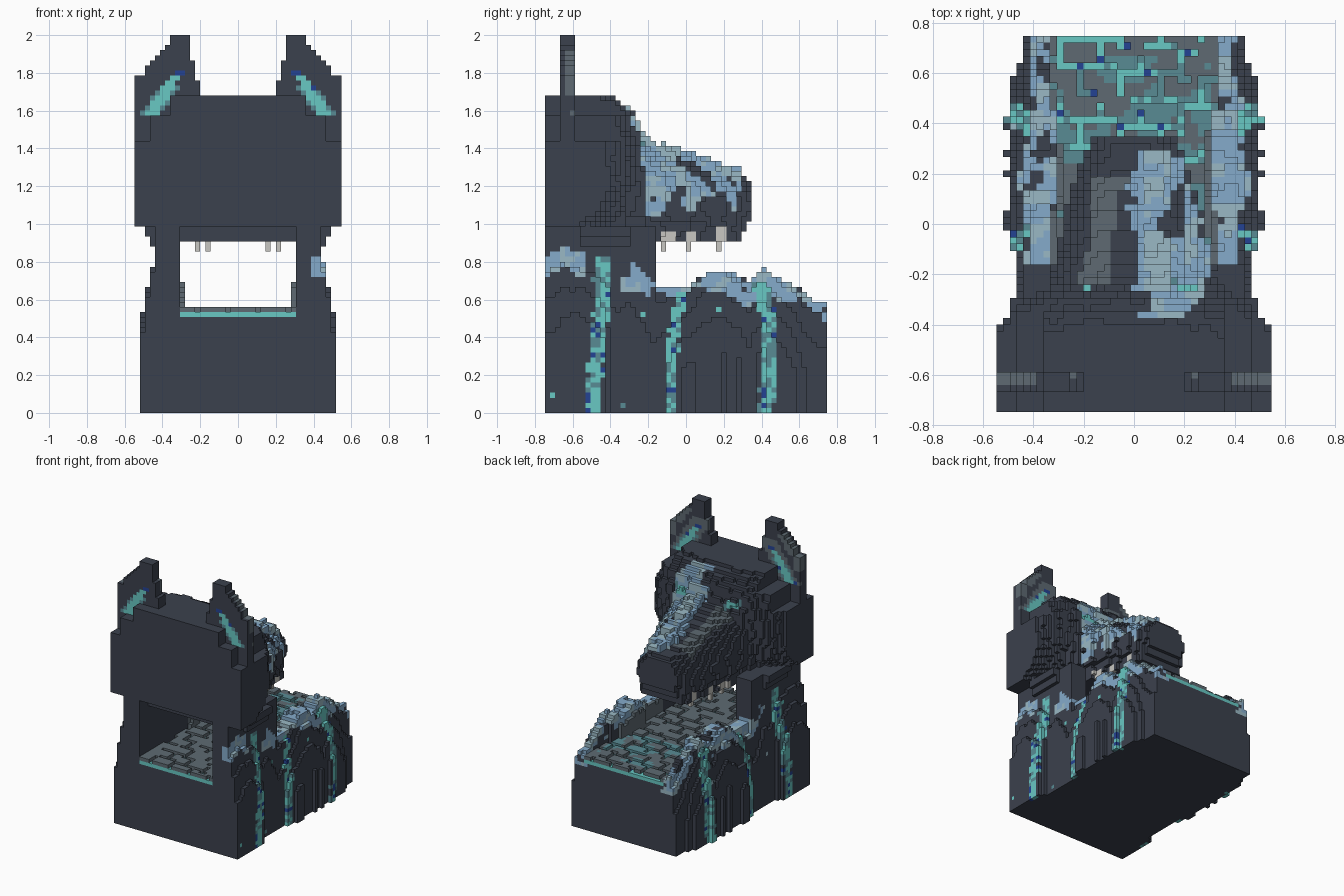
import bpy, math, random
from mathutils import Vector, noise

if "Cube" in bpy.data.objects:
    bpy.data.objects.remove(bpy.data.objects["Cube"], do_unlink=True)

random.seed(4)
V = 2 / 75                      # cube size
NX, NY, NZ = 41, 56, 75
cells = {}                      # (i, j, k) -> (part, colour)

COLOURS = {
    "dark_slate": (59, 65, 77), "stone_grey": (94, 106, 114),
    "frost_blue": (133, 171, 203), "pale_frost": (154, 185, 197),
    "bright_teal": (104, 200, 196), "muted_teal": (88, 139, 148),
    "navy": (36, 66, 148), "bone": (200, 199, 194)}


def lin(c):
    c /= 255
    return ((c + 0.055) / 1.055) ** 2.4


MATS = {}
for name, rgb in COLOURS.items():
    m = bpy.data.materials.new(name)
    col = tuple(lin(c) for c in rgb) + (1,)
    m.diffuse_color = col
    m.use_nodes = True
    bsdf = m.node_tree.nodes["Principled BSDF"]
    bsdf.inputs["Base Color"].default_value = col
    bsdf.inputs["Roughness"].default_value = 0.9
    MATS[name] = m


def pos(i, j, k):
    return (i - 20) * V, (j - 27.5) * V, (k + 0.5) * V


def cell(x, y, z):
    return round(x / V) + 20, round(y / V + 27.5), round(z / V - 0.5)


def interp(t, table):
    """Linear lookup; each row is (t, value, ...)."""
    if t <= table[0][0]:
        return table[0][1:]
    for a, b in zip(table, table[1:]):
        if t <= b[0]:
            f = (t - a[0]) / (b[0] - a[0])
            return tuple(p + f * (q - p) for p, q in zip(a[1:], b[1:]))
    return table[-1][1:]


def rough(x, y, z, s):
    return noise.noise(Vector((x * s + 3.1, y * s + 7.7, z * s + 1.3)))


def frost_colour(x, y, z):
    return "pale_frost" if rough(x, y, z, 14) > 0.1 else "frost_blue"


def vein_colour():
    r = random.random()
    return "navy" if r < 0.08 else "bright_teal" if r < 0.62 else "muted_teal"


# wall profile along y: height, crest half width, foot half width
WALL = [(-.75, .80, .43, .53), (-.65, .84, .43, .53), (-.45, .82, .42, .53), (-.38, .8, .42, .48),
        (-.3, .78, .42, .48), (-.18, .67, .405, .48), (0, .66, .405, .515), (.12, .74, .43, .515),
        (.2, .74, .43, .52), (.33, .69, .41, .50), (.41, .75, .4, .53), (.5, .7, .39, .505),
        (.62, .64, .385, .465), (.7, .58, .385, .465), (.75, .55, .385, .465)]
# y, half width, top, bottom
SNOUT = [(-.65, .42, 1.62, .9), (-.4, .41, 1.58, .9), (-.3, .36, 1.49, .9), (-.2, .32, 1.41, .9),
         (0, .27, 1.34, .9), (.2, .22, 1.27, .9), (.27, .2, 1.25, .9), (.31, .18, 1.24, .97),
         (.36, .14, 1.22, 1.04)]


def in_wall(x, y, z):
    a = abs(x)
    if y < -0.15 and 0.31 < a < 0.435 and z < 0.99:
        return True
    top, crest, foot = interp(y, WALL)
    depth = top + 0.03 * rough(x, y, 0, 16) - z
    if depth < 0:
        return False
    foot -= 0.016 * abs(math.sin(y * 11))
    outer = crest + (foot - crest) * min(1, depth / 0.42) ** 0.7
    inner = 0.31 + 0.03 * min(1, max(0, (y - 0.4) / 0.2))
    if depth > 0.05 and -0.15 < y < 0.4 and rough(x, y, 0, 12) > -0.05:
        inner -= 0.035
    return a < outer and (a > inner or z < 0.506)


def in_ruff(x, y, z):
    a = abs(x)
    if z < 0.98:            # stepped underside of the cheeks
        return -0.55 < y < -0.3 and ((a < .5 and z > .93) or (.31 < a < .46 and z > .88))
    if z > 1.69 or (a > .47 and z > 1.45) or (a > .36 and z > 1.58):
        return False
    r = (a / .55) ** 4 + (abs(z - 1.33) / .36) ** 4
    return y < -0.24 - 0.2 * r + 0.03 * rough(x, y, z, 14)


def in_snout(x, y, z):
    if not -0.65 < y < 0.36:
        return False
    w, top, bot = interp(y, SNOUT)
    if not bot < z < top:
        return False
    t = (z - bot) / (top - bot)
    limit = w * (1 - max(0, (t - 0.45) / 0.6) ** 2.6) ** 0.5
    if t < 0.25:
        limit *= 0.88
    return abs(x) < limit + 0.02 * rough(x, y, z, 13)


# z, inner edge, outer edge
EAR = [(1.4, .2, .555), (1.68, .2, .555), (1.79, .22, .555), (1.8, .225, .5), (1.86, .24, .46),
       (1.93, .255, .39), (2, .265, .345)]


def in_ear(x, y, z):
    inner, outer = interp(z, EAR)
    return -0.68 < y < -0.595 and z > 1.44 and inner < abs(x) < outer


# solid masses
for i in range(NX):
    for j in range(NY):
        for k in range(NZ):
            p = pos(i, j, k)
            if in_ear(*p):
                cells[i, j, k] = ("ears", "dark_slate")
            elif p[2] > 0.88 and in_snout(*p):
                cells[i, j, k] = ("snout", "dark_slate")
            elif p[2] > 0.88 and in_ruff(*p):
                cells[i, j, k] = ("head", "dark_slate")
            elif p[2] < 1 and in_wall(*p):
                cells[i, j, k] = ("base", "dark_slate")

# paved floor: teal bed with raised stone slabs
for i in range(NX):
    for j in range(NY):
        x, y, z = pos(i, j, 19)
        if (i, j, 20) in cells or abs(x) > (0.32 if y < .45 else .37):
            continue
        edge = j in (0, NY - 1)
        warm = y > 0.25 and abs(x) < .3 and rough(x, y, 0, 5) > -0.25
        bed = "bright_teal" if edge else vein_colour() if warm else "muted_teal"
        if warm and bed == "muted_teal" and random.random() < 0.6:
            bed = "bright_teal"
        cells[i, j, 19] = ("floor_bed", bed)
        row = (j + i // 9) // 4
        gap = (j + i // 9) % 4 == 0 or (i + 3 * row) % 6 == 0
        if not gap or (rough(x, y, 3, 9) > 0.15 and not edge):
            tint = warm and y < .68 and rough(x, y, 5, 8) > -0.1
            cells[i, j, 20] = ("floor_slabs", "muted_teal" if tint else "stone_grey")

# frost along the wall crests, bare stone on the inner ledges
for c, (part, col) in list(cells.items()):
    if part != "base":
        continue
    x, y, z = pos(*c)
    if z < 0.45 or (y < -0.32 and (x < 0 or abs(x) < .4)) or -.53 < y < -.34:
        continue
    depth = interp(y, WALL)[0] - z
    if abs(x) < (0.345 if y < 0.05 else 0.315):
        if z > 0.54 and y > -0.15:
            cells[c] = ("inner_ledge", "stone_grey")
    elif -0.03 < depth < 0.09 + 0.08 * rough(x, y, 0, 8):
        if rough(x, y, z, 10) > -0.25:
            cells[c] = ("wall_frost", frost_colour(x, y, z))

# glowing veins running down both outer walls, and small specks
VEINS = [([(0, -.5), (.3, -.47), (.5, -.45), (.84, -.44)], .84, .042),
         ([(0, -.08), (.4, -.065), (.6, -.03), (.7, 0)], .64, .03),
         ([(0, .42), (.3, .45), (.5, .44), (.7, .38)], .69, .042)]
for k in range(33):
    for j in range(NY):
        _, y, z = pos(0, j, k)
        for side in (1, -1):
            row = [i for i in range(NX) if (i - 20) * side > 0 and (i, j, k) in cells]
            if not row:
                continue
            i = max(row, key=lambda n: n * side)
            for path, top, w in VEINS:
                if z < top and abs(y - interp(z, path)[0] + .015 * rough(0, 0, z, 20)) < w:
                    cells[i, j, k] = ("wall_veins", vein_colour())
            if cells[i, j, k][0] == "base" and z < .6 and random.random() < 0.004:
                cells[i, j, k] = ("wall_specks", random.choice(("bright_teal", "pale_frost", "muted_teal")))

# ear markings on both faces, stone rim towards the muzzle side
for c, (part, col) in list(cells.items()):
    if part != "ears":
        continue
    x, y, z = pos(*c)
    a = abs(x)
    mid = 0.45 - (z - 1.6) * 0.68
    if 1.58 < z < 1.82 and abs(a - mid) < (.05 if z < 1.74 else .025):
        cells[c] = ("ear_markings", "navy" if z > 1.785 or random.random() < .04 else
                    "bright_teal" if abs(a - mid) < .035 else "muted_teal")
    elif y > -0.65 and 1.68 < z < 1.92 and a > interp(z, EAR)[1] - 0.06:
        cells[c] = ("ears", "stone_grey")
    elif y > -0.62 and 1.58 < z < 1.86 and abs(a - mid) < .08:
        cells[c] = ("ears", "stone_grey")

# frost crust (y, left edge, right edge) and a bare stone patch on the muzzle
CRUST = [(-.37, .01, .15), (-.28, 0, .24), (-.15, .01, .29), (-.05, 0, .26), (.05, -.02, .25),
         (.15, -.03, .22), (.22, -.01, .21), (.29, .02, .1)]
for i in range(NX):
    for j in range(NY):
        ks = [k for k in range(33, NZ) if cells.get((i, j, k), ("",))[0] in ("snout", "head")]
        x, y, _ = pos(i, j, 0)
        if not ks or not -0.37 < y < 0.29:
            continue
        top = max(ks)
        n = rough(x, y, 0, 7)
        left, right = interp(y, CRUST)
        if left + .03 * n < x < right + .03 and (n > -0.33 or x > .2):
            for k in ks:
                z = pos(i, j, k)[2]
                if z > 1.2 + 0.18 * rough(x, y, z, 7) - 0.1 * (x > .15):
                    cells[i, j, k] = ("muzzle_frost", frost_colour(x, y, z))
            cap = 1.67 - max(0, y + .35) * 1.2 if y < -0.2 else 1.48
            for k in range(1, 2 + (rough(x, y, 2, 15) > 0.05) + (y < -.26)):
                if x < 0.16 and (top + k + 1) * V < cap:
                    pale = .03 < x < .15 and rough(x, y, 0, 14) > -0.15
                    cells[i, j, top + k] = ("muzzle_frost", "pale_frost" if pale else "frost_blue")
        elif -0.24 < y < 0.2 and abs(x + .13 - .2 * y) < 0.065 + 0.05 * n:
            for k in (top, top - 1):
                cells[i, j, k] = ("snout", "stone_grey")

# slanted eyes sit on the foremost face cells
for side in (1, -1):
    for n in range(5):
        for h in range(2):
            i, _, k = cell(side * (.16 + n * V), 0, 1.44 + h * V + n * .007)
            front = [j for j in range(NY) if (i, j, k) in cells and pos(i, j, k)[1] < 0]
            for j in range(max(front) - 1, max(front) + 1):
                cells[i, j, k] = ("eyes", "muted_teal" if n in (0, 4) else "bright_teal")

# fangs: tips hang below the lip, roots show on the outside of the muzzle
for side in (1, -1):
    for x, y, hi, wide in ((.225, -.13, .95, 3), (.225, .01, .95, 2), (.17, .18, .98, 2)):
        i, j0, k0 = cell(side * x, y, .86)
        for k in range(k0, cell(0, 0, hi)[2] + 1):
            for j in range(j0, j0 + (1 if k < k0 + 2 else wide)):
                lip = [n for n in range(NX) if cells.get((n, j, k), ("",))[0] == "snout" and (n - 20) * side > 0]
                root = max(lip, key=lambda n: n * side) if lip else i
                cells[root, j, k] = ("fangs", "bone")

# outer faces of the cubes, one object per part
SIDES = {
    (1, 0, 0): ((1, 0, 0), (1, 1, 0), (1, 1, 1), (1, 0, 1)),
    (-1, 0, 0): ((0, 0, 0), (0, 0, 1), (0, 1, 1), (0, 1, 0)),
    (0, 1, 0): ((0, 1, 0), (0, 1, 1), (1, 1, 1), (1, 1, 0)),
    (0, -1, 0): ((0, 0, 0), (1, 0, 0), (1, 0, 1), (0, 0, 1)),
    (0, 0, 1): ((0, 0, 1), (1, 0, 1), (1, 1, 1), (0, 1, 1)),
    (0, 0, -1): ((0, 0, 0), (0, 1, 0), (1, 1, 0), (1, 0, 0))}


def build(part):
    verts, faces, cols, names = {}, [], [], []
    for (i, j, k), (p, col) in cells.items():
        if p != part:
            continue
        if col not in names:
            names.append(col)
        for (a, b, c), quad in SIDES.items():
            if (i + a, j + b, k + c) not in cells:
                faces.append([verts.setdefault((i + u, j + v, k + w), len(verts)) for u, v, w in quad])
                cols.append(names.index(col))
    if not faces:
        return
    mesh = bpy.data.meshes.new(part)
    mesh.from_pydata([((i - 20.5) * V, (j - 28) * V, k * V) for i, j, k in verts], [], faces)
    for name in names:
        mesh.materials.append(MATS[name])
    mesh.polygons.foreach_set("material_index", cols)
    mesh.update()
    bpy.context.collection.objects.link(bpy.data.objects.new(part, mesh))


for part in sorted({p for p, _ in cells.values()}):
    build(part)
